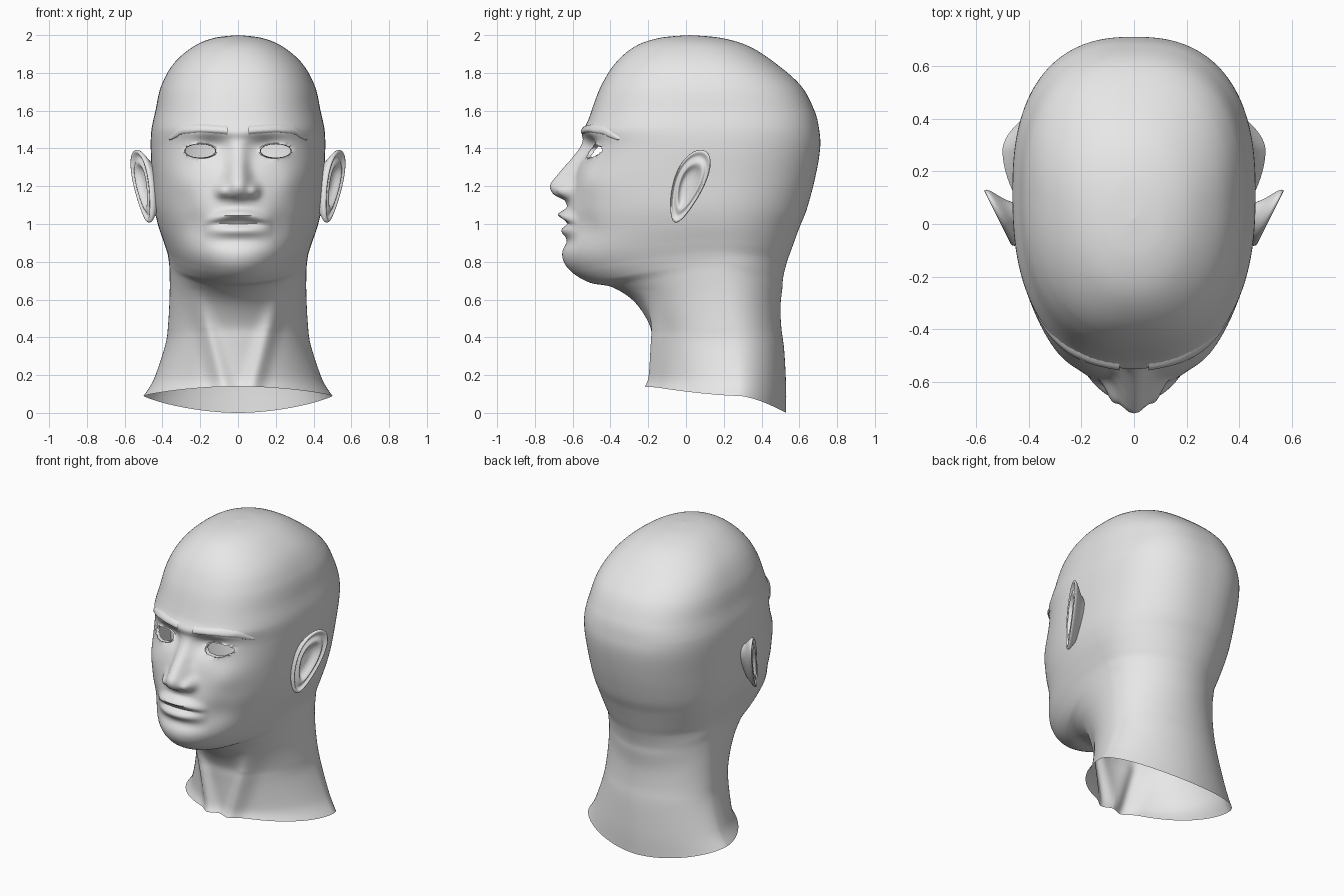
import bpy, bmesh, math
from mathutils import Vector
from mathutils.bvhtree import BVHTree

if "Cube" in bpy.data.objects:
    bpy.data.objects.remove(bpy.data.objects["Cube"])

skin = bpy.data.materials.new("light grey")
skin.diffuse_color = (0.8, 0.8, 0.8, 1)
skin.use_nodes = True
skin.node_tree.nodes["Principled BSDF"].inputs["Base Color"].default_value = skin.diffuse_color

# Head and neck rings: z front, z side, z back, y front, y back, y of widest point, half width
RINGS = [
    (.14, .09, .00, -.19, .53, .28, .50), (.20, .18, .14, -.175, .53, .28, .445),
    (.37, .36, .33, -.18, .52, .26, .385), (.47, .47, .45, -.195, .505, .24, .37),
    (.59, .62, .56, -.275, .50, .22, .362), (.665, .74, .66, -.39, .51, .20, .362),
    (.69, .80, .72, -.51, .515, .20, .366), (.75, .85, .80, -.61, .535, .18, .375),
    (.83, .91, .87, -.655, .56, .17, .395), (.95, 1.0, .98, -.635, .60, .15, .425),
    (1.08, 1.1, 1.08, -.625, .64, .13, .445), (1.25, 1.25, 1.25, -.59, .685, .12, .455),
    (1.4, 1.4, 1.4, -.535, .71, .12, .462), (1.5, 1.5, 1.5, -.53, .705, .12, .458),
    (1.6, 1.6, 1.6, -.50, .68, .12, .437), (1.73, 1.73, 1.73, -.45, .61, .11, .407),
    (1.85, 1.85, 1.85, -.375, .475, .09, .34), (1.94, 1.94, 1.94, -.27, .335, .06, .235),
    (1.985, 1.985, 1.985, -.14, .185, .03, .125), (2.0, 2.0, 2.0, .02, .02, .02, 0),
]
NOSE = [(1.09, 0), (1.125, .025), (1.155, .088), (1.18, .112), (1.21, .12), (1.27, .088),
        (1.34, .055), (1.45, .012), (1.51, 0)]
EYE = (.2, 1.387, .092, .041)  # centre x, z and half sizes


def g(v, c, s):
    return math.exp(-((v - c) / s) ** 2)


def table(pts, v):
    for (a, fa), (b, fb) in zip(pts, pts[1:]):
        if a <= v <= b:
            t = (v - a) / (b - a)
            return fa + (fb - fa) * t
    return pts[0][1] if v < pts[0][0] else pts[-1][1]


def spline(s):
    i = min(int(s), len(RINGS) - 2)
    t = s - i
    p = [RINGS[max(0, min(len(RINGS) - 1, i + k))] for k in (-1, 0, 1, 2)]
    return [.5 * (2 * b + (c - a) * t + (2 * a - 5 * b + 4 * c - d) * t * t
                  + (3 * b - a - 3 * c + d) * t ** 3) for a, b, c, d in zip(*p)]


def face_relief(x, z):
    """Forward distance of nose, brows, lips and neck tendons."""
    ax = abs(x)
    width = table([(1.1, .075), (1.2, .07), (1.3, .052), (1.42, .05), (1.5, .07)], z)
    h = table(NOSE, z) * math.exp(-(ax / width) ** 2.4)
    h += .05 * g(ax, .085, .03) * g(z, 1.175, .033)                 # nostril wings
    h -= .045 * g(ax, .15, .085) * g(z, 1.405, .055)                # eye sockets
    h += .022 * g(ax, .2, .07) * g(z, 1.385, .04)                   # eyelids
    h += .016 * g(z, 1.49, .035) * math.exp(-(ax / .33) ** 6)       # brow ridge
    h += .015 * g(ax, .28, .08) * g(z, 1.22, .08)                   # cheekbones
    h -= .014 * g(ax, .23, .06) * g(z, 1.0, .08)                    # cheek hollows
    m = max(0, 1 - (ax / .185) ** 2)
    bow = .035 * (ax / .17) ** 2
    h += m * (.05 * g(z, 1.05 - bow, .026) - .01 * g(z, 1.0, .012) + .027 * g(z, .965, .028))
    h -= .012 * m * g(z, .905, .03)
    if z < .65:                                                     # neck tendons
        h += .035 * g(ax, .08 + .28 * (z - .15), .05) * min(1, (.65 - z) / .2)
    return h


def finish(name, bm, angle=60):
    bmesh.ops.recalc_face_normals(bm, faces=bm.faces)
    me = bpy.data.meshes.new(name)
    bm.to_mesh(me)
    bm.free()
    ob = bpy.data.objects.new(name, me)
    bpy.context.collection.objects.link(ob)
    me.materials.append(skin)
    bpy.ops.object.select_all(action='DESELECT')
    ob.select_set(True)
    bpy.context.view_layer.objects.active = ob
    bpy.ops.object.shade_smooth_by_angle(angle=math.radians(angle))
    return ob


def loft(bm, rows, closed=True):
    vs = [[bm.verts.new(p) for p in r] for r in rows]
    n = len(vs[0])
    for a, b in zip(vs, vs[1:]):
        for j in range(n if closed else n - 1):
            k = (j + 1) % n
            bm.faces.new((a[j], a[k], b[k], b[j]))


# Head shell, open at the neck
N, M = 256, 220
rows = []
for i in range(M + 1):
    zf, zs, zb, yf, yb, yc, w = spline(i / M * (len(RINGS) - 1))
    row = []
    for j in range(N):
        a = 2 * math.pi * j / N
        p = table([(.1, 1.8), (.4, 2), (.85, 2.0), (1.2, 2.3), (1.5, 2.5), (1.8, 2.4), (2, 2.1)], zs)
        s, c = math.sin(a), math.cos(a)
        x = max(0, w) * math.copysign(abs(s) ** (2 / p), s)
        u = abs(c) ** (2 / p)
        end, ze = (yf, zf) if c > 0 else (yb, zb)
        y = yc + (end - yc) * u
        z = zs + (ze - zs) * u ** 1.5
        if c > 0:
            y -= face_relief(x, z) * min(1, u * 2)
        row.append((x, y, z))
    rows.append(row)
bm = bmesh.new()
loft(bm, rows)
bmesh.ops.remove_doubles(bm, verts=bm.verts, dist=.0004)
tree = BVHTree.FromBMesh(bm)

# Eye openings: remove the faces, round the edge and turn it inwards as lids
ex, ez, ew, eh = EYE


def eye_radius(co):
    return math.hypot((abs(co.x) - ex) / ew, (co.z - ez) / eh)


hole = [f for f in bm.faces if f.calc_center_median().y < -.2 and eye_radius(f.calc_center_median()) < 1]
bmesh.ops.delete(bm, geom=hole, context='FACES')
rim = [e for e in bm.edges if e.is_boundary and e.verts[0].co.z > 1]
for v in {v for e in rim for v in e.verts}:
    r = eye_radius(v.co)
    v.co.x = math.copysign(ex + (abs(v.co.x) - ex) / r, v.co.x)
    v.co.z = ez + (v.co.z - ez) / r
for scale, depth in ((.9, -.006), (.86, .025)):
    new = bmesh.ops.extrude_edge_only(bm, edges=rim)["geom"]
    rim = [q for q in new if isinstance(q, bmesh.types.BMEdge)]
    for v in [q for q in new if isinstance(q, bmesh.types.BMVert)]:
        r = scale / eye_radius(v.co)
        v.co.x = math.copysign(ex + (abs(v.co.x) - ex) * r, v.co.x)
        v.co.z = ez + (v.co.z - ez) * r
        v.co.y += depth
finish("head", bm)

# Ears: rings from the hollow out over the rim and back to the head (radius, outward offset)
EAR = [(.02, -.03), (.3, -.032), (.48, -.02), (.58, .004), (.68, .004), (.78, -.012), (.86, -.006),
       (.93, .008), (1, 0), (.99, -.015), (.85, -.035), (.65, -.06), (.5, -.11)]
for side, name in ((1, "ear_right"), (-1, "ear_left")):
    rows = []
    for r, off in EAR:
        row = []
        for j in range(40):
            a = 2 * math.pi * j / 40
            q = .195 * math.sin(a) * r
            y = .012 + math.cos(a) * (.085 + .025 * math.sin(a)) * r + q * .34
            row.append((side * (.462 + .5 * (y + .08) + off), y, 1.2 + q))
        rows.append(row)
    bm = bmesh.new()
    loft(bm, rows)
    bm.faces.new([v for v in bm.verts][:40])
    ob = finish(name, bm, 180)
    ob.modifiers.new("smooth", 'SUBSURF').levels = 1

# Eyebrows: slim strips laid on the brow ridge
for side, name in ((1, "eyebrow_right"), (-1, "eyebrow_left")):
    rows = []
    for i in range(29):
        t = i / 28
        x = .055 + .31 * t
        mid = table([(0, 1.497), (.5, 1.508), (.8, 1.495), (1, 1.45)], t)
        half = table([(0, .024), (.6, .024), (.9, .02), (1, .008)], t) + .002 * math.sin(i * 2.4)
        row = []
        for k in range(7):
            v = k / 3 - 1
            z = mid + half * v
            hit = tree.ray_cast(Vector((side * x, -1.5, z)), Vector((0, 1, 0)))[0]
            row.append((side * x, hit.y - .012 * (1 - v ** 4) + .002, z))
        rows.append(row)
    bm = bmesh.new()
    loft(bm, rows, closed=False)
    ob = finish(name, bm)
